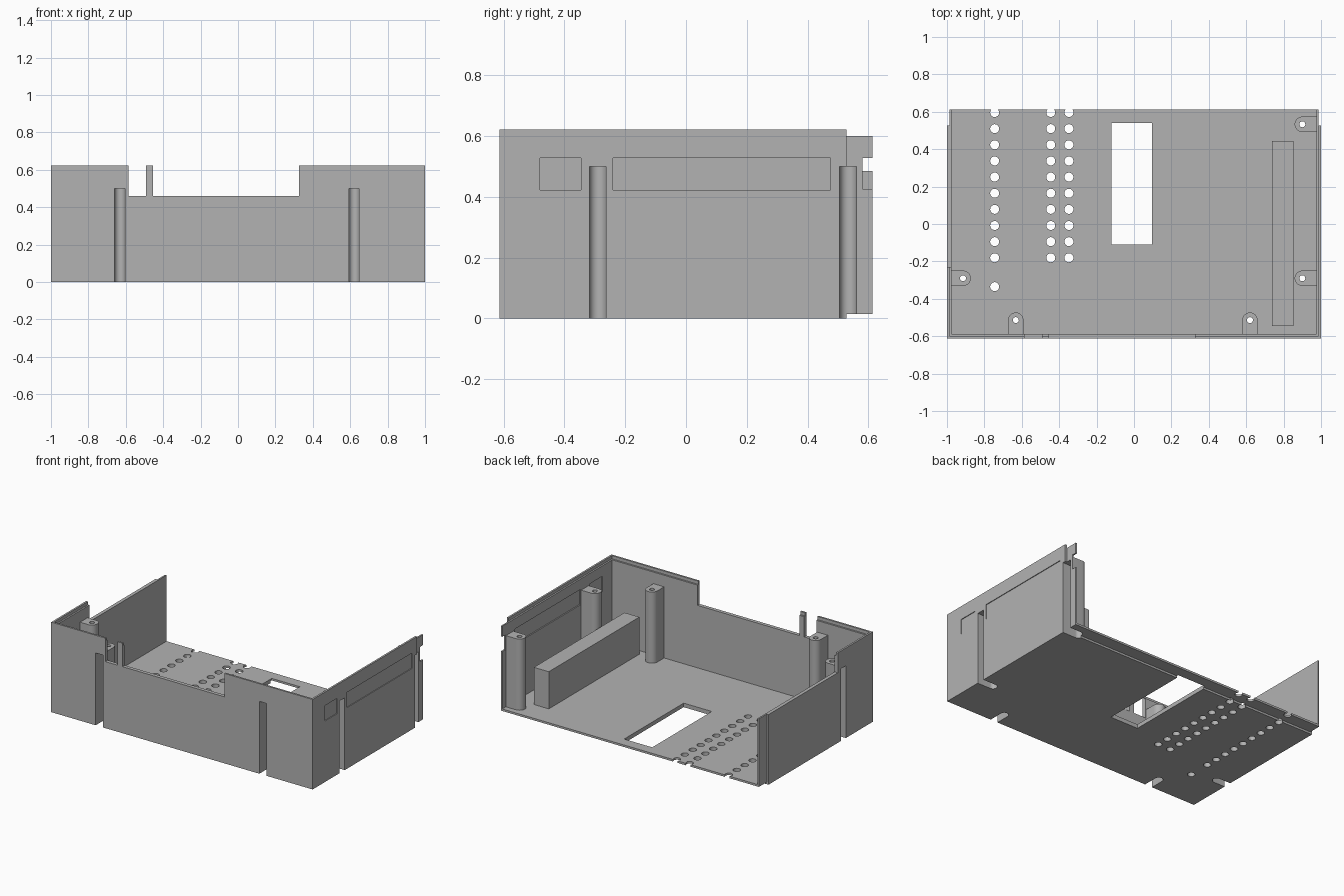
import bpy, bmesh, math
from mathutils import Matrix, Vector

if "Cube" in bpy.data.objects:
    bpy.data.objects.remove(bpy.data.objects["Cube"])

gray = bpy.data.materials.new("plain gray")
gray.diffuse_color = (0.45, 0.45, 0.45, 1)
gray.use_nodes = True
gray.node_tree.nodes["Principled BSDF"].inputs["Base Color"].default_value = gray.diffuse_color


def make(name, bm):
    bmesh.ops.recalc_face_normals(bm, faces=bm.faces)
    me = bpy.data.meshes.new(name)
    bm.to_mesh(me)
    bm.free()
    me.materials.append(gray)
    ob = bpy.data.objects.new(name, me)
    bpy.context.collection.objects.link(ob)
    return ob


def add_box(bm, x0, x1, y0, y1, z0, z1):
    m = Matrix.Translation(((x0 + x1) / 2, (y0 + y1) / 2, (z0 + z1) / 2))
    m = m @ Matrix.Diagonal((x1 - x0, y1 - y0, z1 - z0, 1))
    bmesh.ops.create_cube(bm, size=1, matrix=m)


def add_cyl(bm, x, y, r, z0, z1, n=24):
    bmesh.ops.create_cone(bm, cap_ends=True, segments=n, radius1=r, radius2=r,
                          depth=z1 - z0, matrix=Matrix.Translation((x, y, (z0 + z1) / 2)))


def add_channel(bm, x, y, angle, r, length, z0, z1, n=20):
    """Upright bar: round nose facing `angle`, straight tail of `length` behind."""
    pts = [(r * math.cos(t), r * math.sin(t)) for t in
           [-math.pi / 2 + math.pi * i / n for i in range(n + 1)]]
    pts += [(-length, r), (-length, -r)]
    c, s = math.cos(angle), math.sin(angle)
    f = bm.faces.new([bm.verts.new((x + c * u - s * v, y + s * u + c * v, z0)) for u, v in pts])
    ext = bmesh.ops.extrude_face_region(bm, geom=[f])
    up = [g for g in ext["geom"] if isinstance(g, bmesh.types.BMVert)]
    bmesh.ops.translate(bm, verts=up, vec=Vector((0, 0, z1 - z0)))


def boolean(target, bm, op="DIFFERENCE"):
    tool = make("cutter", bm)
    tool.hide_render = True
    mod = target.modifiers.new("bool", "BOOLEAN")
    mod.operation, mod.solver, mod.object = op, "EXACT", tool
    bpy.context.view_layer.objects.active = target
    bpy.ops.object.modifier_apply(modifier=mod.name)
    bpy.data.objects.remove(tool)


def boxes(*dims):
    bm = bmesh.new()
    for d in dims:
        add_box(bm, *d)
    return bm


def smooth(ob):
    bpy.ops.object.select_all(action="DESELECT")
    ob.select_set(True)
    bpy.context.view_layer.objects.active = ob
    bpy.ops.object.shade_smooth_by_angle(angle=math.radians(30))


# Case: outer skin plus a thinner liner that sticks out at the open back
case = make("case", boxes((-1, 1, -0.613, 0.527, 0, 0.622)))
boolean(case, boxes((-0.987, 0.987, -0.3, 0.613, 0.014, 0.6)), "UNION")
boolean(case, boxes((-0.976, 0.976, -0.588, 0.8, 0.028, 0.8)))
boolean(case, boxes((-0.987, 0.987, -0.6, 0.8, 0.6, 0.8)))      # stepped rim

# Front wall notches, lowered left wall, tab notch, floor window
boolean(case, boxes((-0.585, -0.492, -0.7, -0.55, 0.46, 0.8),
                    (-0.455, 0.325, -0.7, -0.55, 0.46, 0.8),
                    (-1.1, -0.9, -0.23, 0.8, 0.485, 0.8),
                    (0.9, 1.1, 0.58, 0.8, 0.425, 0.527),
                    (-0.12, 0.095, -0.11, 0.54, -0.1, 0.2)))

# Right wall panels recessed from both sides
boolean(case, boxes(*[(x0, x1, y0, y1, 0.422, 0.528)
                      for x0, x1 in ((0.9, 0.984), (0.995, 1.1))
                      for y0, y1 in ((-0.48, -0.345), (-0.24, 0.475))]))

# Vent holes in the floor
bm = bmesh.new()
for x in (-0.745, -0.445, -0.348):
    for i in range(10):
        add_cyl(bm, x, 0.596 - 0.0863 * i, 0.024, -0.1, 0.15)
add_cyl(bm, -0.745, -0.335, 0.024, -0.1, 0.15)
boolean(case, bm)

# Screw posts: nose points into the case, tail meets the wall
UP, LEFT, RIGHT = math.pi / 2, math.pi, 0
posts = [("front_left_post", -0.632, -0.514, UP, 0.085),
         ("front_right_post", 0.62, -0.514, UP, 0.085),
         ("right_front_post", 0.9, -0.29, LEFT, 0.081),
         ("right_back_post", 0.9, 0.533, LEFT, 0.081),
         ("left_front_post", -0.914, -0.29, RIGHT, 0.067)]
slots = bmesh.new()
for name, x, y, a, tail in posts:
    bm = bmesh.new()
    add_channel(bm, x, y, a, 0.041, tail, 0.02, 0.52)
    post = make(name, bm)
    slot = bmesh.new()
    add_channel(slot, x, y, a, 0.0275, 0.2, -0.1, 0.5)
    boolean(post, slot)
    hole = bmesh.new()
    add_cyl(hole, x, y, 0.016, 0.45, 0.6, 20)
    boolean(post, hole)
    smooth(post)
    add_channel(slots, x, y, a, 0.0275, 0.2, -0.1, 0.5)
boolean(case, slots)
smooth(case)

# Long block standing on the floor
make("inner_block", boxes((0.738, 0.852, -0.545, 0.445, 0.02, 0.285)))
